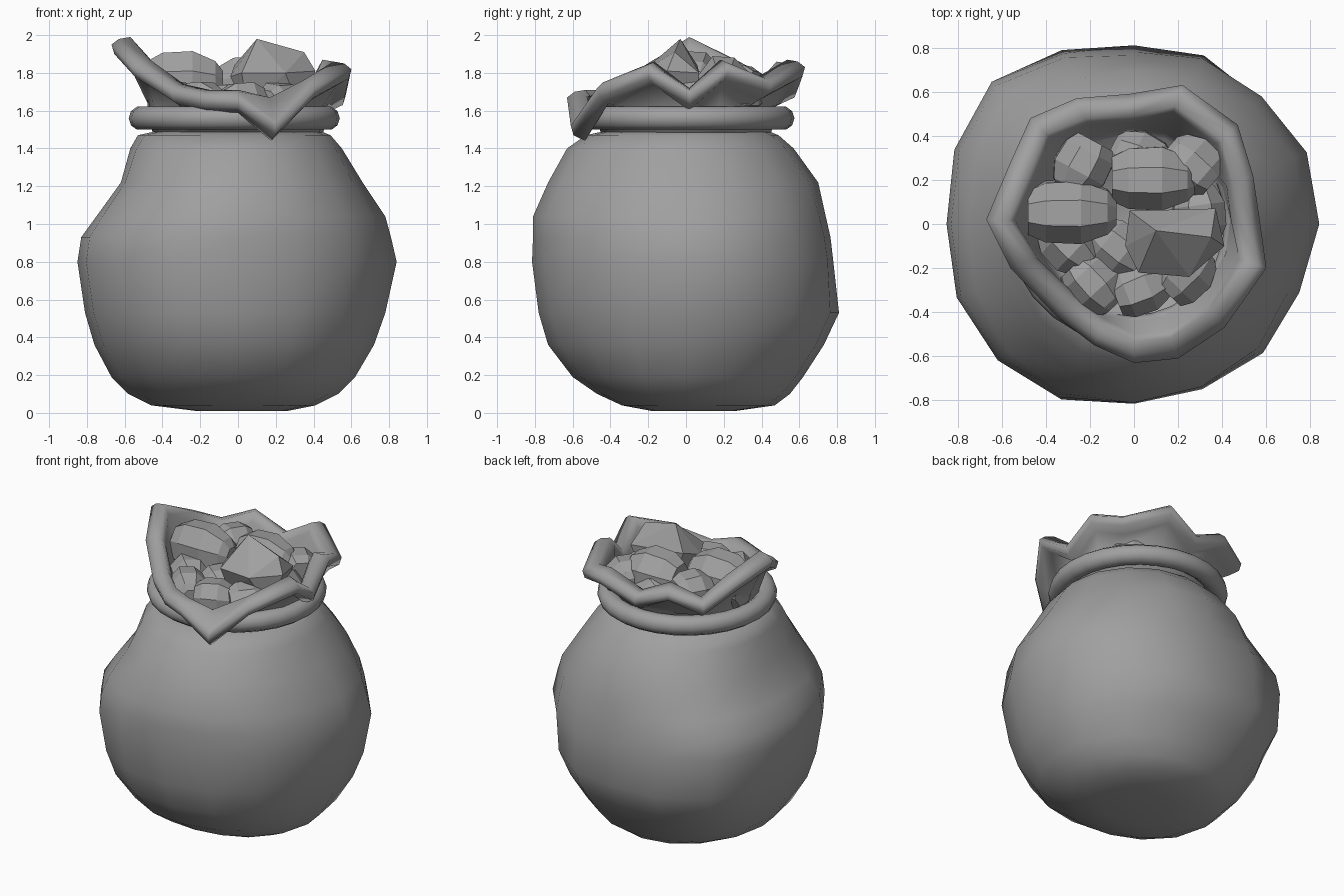
import bpy, bmesh, math, random
from mathutils import Matrix

old = bpy.data.objects.get("Cube")
if old:
    bpy.data.objects.remove(old, do_unlink=True)
random.seed(4)

# One plain grey for everything
grey = bpy.data.materials.new("plain_grey")
grey.use_nodes = True
COLOR = (0.35, 0.35, 0.35, 1)
grey.diffuse_color = COLOR
grey.node_tree.nodes["Principled BSDF"].inputs["Base Color"].default_value = COLOR


def finish(name, bm, smooth):
    bmesh.ops.recalc_face_normals(bm, faces=bm.faces)
    for f in bm.faces:
        f.smooth = smooth
    mesh = bpy.data.meshes.new(name)
    bm.to_mesh(mesh)
    bm.free()
    mesh.materials.append(grey)
    obj = bpy.data.objects.new(name, mesh)
    bpy.context.collection.objects.link(obj)
    return obj


def loft(name, rings, smooth=True):
    """Skin a stack of closed rings and cap both ends."""
    bm = bmesh.new()
    loops = [[bm.verts.new(p) for p in ring] for ring in rings]
    n = len(loops[0])
    for a, b in zip(loops, loops[1:]):
        for i in range(n):
            j = (i + 1) % n
            bm.faces.new((a[i], a[j], b[j], b[i]))
    bm.faces.new(loops[0])
    bm.faces.new(loops[-1])
    return finish(name, bm, smooth)


# Sack body: height, then reach towards +x, +y, -x, -y
LEVELS = [
    (0.01, .26, .26, .22, .18), (0.04, .41, .47, .46, .34),
    (0.10, .53, .55, .58, .47), (0.19, .62, .62, .67, .60),
    (0.36, .72, .73, .76, .73), (0.53, .78, .81, .81, .78),
    (0.80, .84, .78, .85, .815), (0.93, .81, .765, .83, .81),
    (1.04, .78, .74, .75, .81), (1.22, .66, .70, .62, .73),
    (1.40, .55, .57, .57, .63), (1.47, .49, .49, .53, .53),
    (1.49, .44, .44, .44, .44),
]
# Uneven bulges around the waist, counter-clockwise from +x
BULGE = [1, 1.02, 1.01, 1.03, 1, 1.06, 1.12, 1.05,
         1, 1.03, 1.05, 1.05, 1, .99, 1, .97]


def body_ring(level):
    z, *reach = level
    weight = math.sin(math.pi * min(z / 1.5, 1))
    ring = []
    for i, bulge in enumerate(BULGE):
        a = math.tau * i / len(BULGE)
        q = i // 4
        t = math.sin(a - q * math.pi / 2) ** 2
        r = reach[q] * (1 - t) + reach[(q + 1) % 4] * t
        r *= 1 + (bulge - 1) * weight
        ring.append((r * math.cos(a), r * math.sin(a), z))
    return ring


loft("sack_body", [body_ring(level) for level in LEVELS])

# Flared mouth of the sack: outer edge of the wavy rim
RIM = [
    (.60, -.20, 1.84), (.57, .02, 1.70), (.54, .22, 1.85), (.47, .45, 1.76),
    (.22, .63, 1.85), (-.02, .59, 1.74), (-.26, .57, 1.84), (-.47, .48, 1.76),
    (-.56, .28, 1.86), (-.67, .02, 1.97), (-.56, -.20, 1.85), (-.35, -.42, 1.72),
    (-.18, -.55, 1.69), (0, -.63, 1.69), (.20, -.61, 1.54), (.41, -.47, 1.74),
]


def mouth_section(x, y, z):
    r = math.hypot(x, y)
    profile = [
        (.45, 1.46), (.47, 1.62), (r - .08, z - .10), (r - .015, z - .07),
        (r, z - .02), (r - .04, z + .01), (r - .10, max(z + .02, 1.67)),
        (r - .13, max(z - .04, 1.65)), (.44, 1.62), (.41, 1.52),
    ]
    return [(x / r * p, y / r * p, h) for p, h in profile]


loft("sack_mouth", zip(*[mouth_section(*p) for p in RIM]))

# Tie around the neck
bpy.ops.mesh.primitive_torus_add(
    location=(-.02, .015, 1.56), major_radius=.495, minor_radius=.064,
    major_segments=28, minor_segments=10)
tie = bpy.context.object
tie.name = "neck_tie"
tie.data.materials.append(grey)
bpy.ops.object.shade_smooth()

# Rocks: eight-sided flat-faced chunks, narrowing towards one end
STATIONS = [(-.5, .7), (-.3, .95), (.1, 1), (.4, .7), (.5, .4)]


def rock(name, centre, size, turn):
    place = Matrix.Translation(centre) @ Matrix.Rotation(turn, 4, 'Z')
    wobble = [random.uniform(.92, 1.06) for _ in range(8)]
    rings = []
    for along, scale in STATIONS:
        ring = []
        for i, w in enumerate(wobble):
            a = math.tau * (i + .5) / 8
            corner = scale * w * .54
            ring.append(place @ Matrix.Diagonal((*size, 1)) @ Matrix.Translation(
                (along, corner * math.cos(a), corner * math.sin(a))).translation)
        rings.append(ring)
    loft(name, rings, smooth=False)


rock("rock_left", (-.28, .05, 1.74), (.40, .30, .36), 0)
rock("rock_back", (.09, .20, 1.71), (.38, .29, .36), 0)

# Tallest rock comes to a ridge
bm = bmesh.new()
for p in [(.10, -.03, 1.98), (.35, -.06, 1.91), (-.02, .06, 1.84), (.02, -.22, 1.80),
          (.25, -.24, 1.80), (.41, -.10, 1.81), (.37, .07, 1.80), (-.04, -.10, 1.78),
          (.05, -.15, 1.60), (.33, -.15, 1.60), (.30, .05, 1.60), (.05, .05, 1.60)]:
    bm.verts.new(p)
bmesh.ops.convex_hull(bm, input=bm.verts)
bmesh.ops.dissolve_limit(bm, angle_limit=math.radians(6), verts=bm.verts, edges=bm.edges)
finish("rock_tall", bm, False)

# Smaller rocks packed around them
SMALL = [(-.24, .26, 1.72), (.02, .30, 1.64), (.26, .27, 1.68), (.30, .06, 1.63),
         (.24, -.22, 1.62), (.04, -.29, 1.62), (-.18, -.28, 1.63),
         (-.28, -.10, 1.62), (-.06, -.12, 1.62)]
for i, centre in enumerate(SMALL):
    turn = math.atan2(centre[1], centre[0]) + math.pi / 2 + random.uniform(-.5, .5)
    rock(f"rock_small_{i + 1}", centre, (.26, .25, .25), turn)
